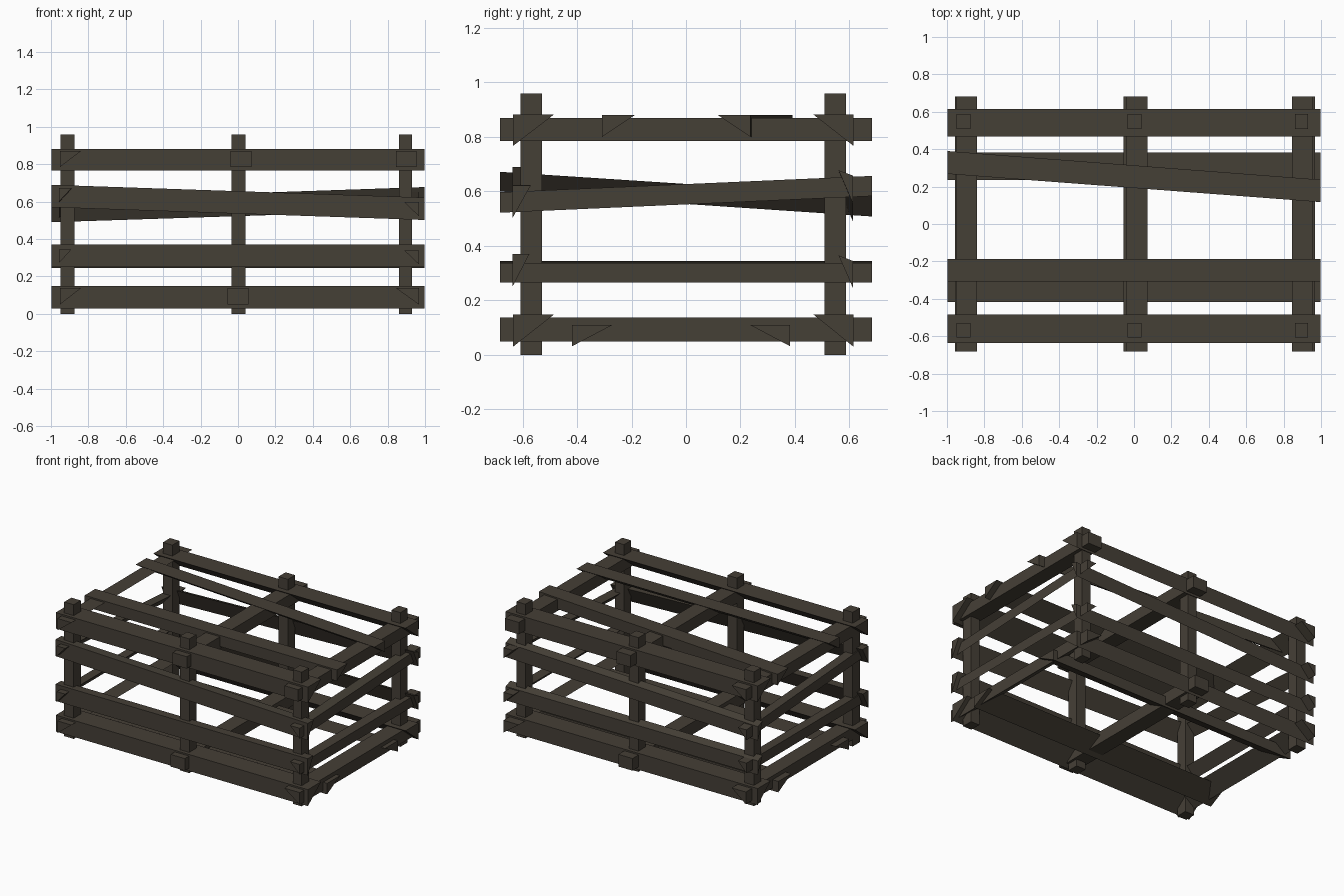
import bpy, bmesh

if "Cube" in bpy.data.objects:
    bpy.data.objects.remove(bpy.data.objects["Cube"])

wood = bpy.data.materials.new("dark_wood")
wood.diffuse_color = (0.06, 0.05, 0.037, 1)
wood.use_nodes = True
wood.node_tree.nodes["Principled BSDF"].inputs["Base Color"].default_value = wood.diffuse_color


def bar(name, axis, half, start, end=None):
    """Loft a closed cross-section along x (points y,z) or y (points x,z)."""
    end = end or start
    bm = bmesh.new()

    def ring(pts, t):
        return [bm.verts.new((t, a, z) if axis == 'x' else (a, t, z)) for a, z in pts]
    r0, r1 = ring(start, -half), ring(end, half)
    n = len(r0)
    bm.faces.new(r0)
    bm.faces.new(r1)
    for i in range(n):
        bm.faces.new((r0[i], r0[(i + 1) % n], r1[(i + 1) % n], r1[i]))
    bmesh.ops.recalc_face_normals(bm, faces=bm.faces)
    me = bpy.data.meshes.new(name)
    bm.to_mesh(me)
    bm.free()
    me.materials.append(wood)
    ob = bpy.data.objects.new(name, me)
    bpy.context.collection.objects.link(ob)


def tri(outer, inner, low, high, drop=0.0):
    """Wedge section: upright outer face, top face, slanted underside."""
    return [(outer, low), (outer, high - drop), (inner, high)]


def rect(a0, a1, z0, z1):
    return [(a0, z0), (a1, z0), (a1, z1), (a0, z1)]


# upright posts
for x0, x1 in ((-0.95, -0.875), (-0.035, 0.04), (0.86, 0.93)):
    for y0, y1 in ((-0.608, -0.528), (0.508, 0.588)):
        bpy.ops.mesh.primitive_cube_add(size=1, location=((x0 + x1) / 2, (y0 + y1) / 2, 0.48))
        ob = bpy.context.object
        ob.name = "post"
        ob.scale = (x1 - x0, y1 - y0, 0.96)
        ob.data.materials.append(wood)

# front and back long slats
L = 0.998
for side, outer, inner in (("front", -0.635, -0.485), ("back", 0.615, 0.468)):
    bar(side + "_bottom_slat", 'x', L, tri(outer, inner, 0.03, 0.148))
    bar(side + "_top_slat", 'x', L, tri(outer, inner, 0.767, 0.882))
bar("front_low_slat", 'x', L, tri(-0.637, -0.575, 0.25, 0.37))
bar("front_tilted_slat", 'x', L, tri(-0.637, -0.57, 0.57, 0.69), tri(-0.637, -0.57, 0.502, 0.622))
bar("back_low_slat", 'x', L, tri(0.613, 0.56, 0.245, 0.365, 0.02))
bar("back_tilted_slat", 'x', L, tri(0.613, 0.56, 0.49, 0.61, 0.02), tri(0.613, 0.56, 0.555, 0.678, 0.02))

# left and right end slats
W = 0.683
bar("left_bottom_slat", 'y', W, tri(-0.952, -0.84, 0.05, 0.137))
bar("left_low_slat", 'y', W, tri(-0.957, -0.89, 0.272, 0.345))
bar("left_tilted_slat", 'y', W, tri(-0.957, -0.89, 0.6, 0.672), tri(-0.957, -0.89, 0.508, 0.583))
bar("left_top_slat", 'y', W, tri(-0.952, -0.84, 0.785, 0.87))
bar("right_bottom_slat", 'y', W, tri(0.967, 0.845, 0.05, 0.137))
bar("right_low_slat", 'y', W, tri(0.967, 0.89, 0.265, 0.338))
bar("right_tilted_slat", 'y', W, tri(0.967, 0.89, 0.522, 0.597), tri(0.967, 0.89, 0.583, 0.657))
bar("right_top_beam", 'y', W, rect(0.845, 0.955, 0.785, 0.87))

# centre cross beams
bar("centre_bottom_beam", 'y', W, rect(-0.055, 0.057, 0.05, 0.137))
bar("centre_top_beam", 'y', W, rect(-0.04, 0.073, 0.785, 0.87))

# floor boards
bar("front_floor_board", 'x', L, tri(-0.418, -0.27, 0.032, 0.11))
bar("back_floor_board", 'x', L, tri(0.382, 0.235, 0.032, 0.11))

# lid boards, the back one knocked askew
bar("front_lid_board", 'x', L, tri(-0.308, -0.188, 0.8, 0.88))
bar("back_lid_board", 'x', L, tri(0.39, 0.268, 0.8, 0.88), tri(0.237, 0.117, 0.8, 0.88))
